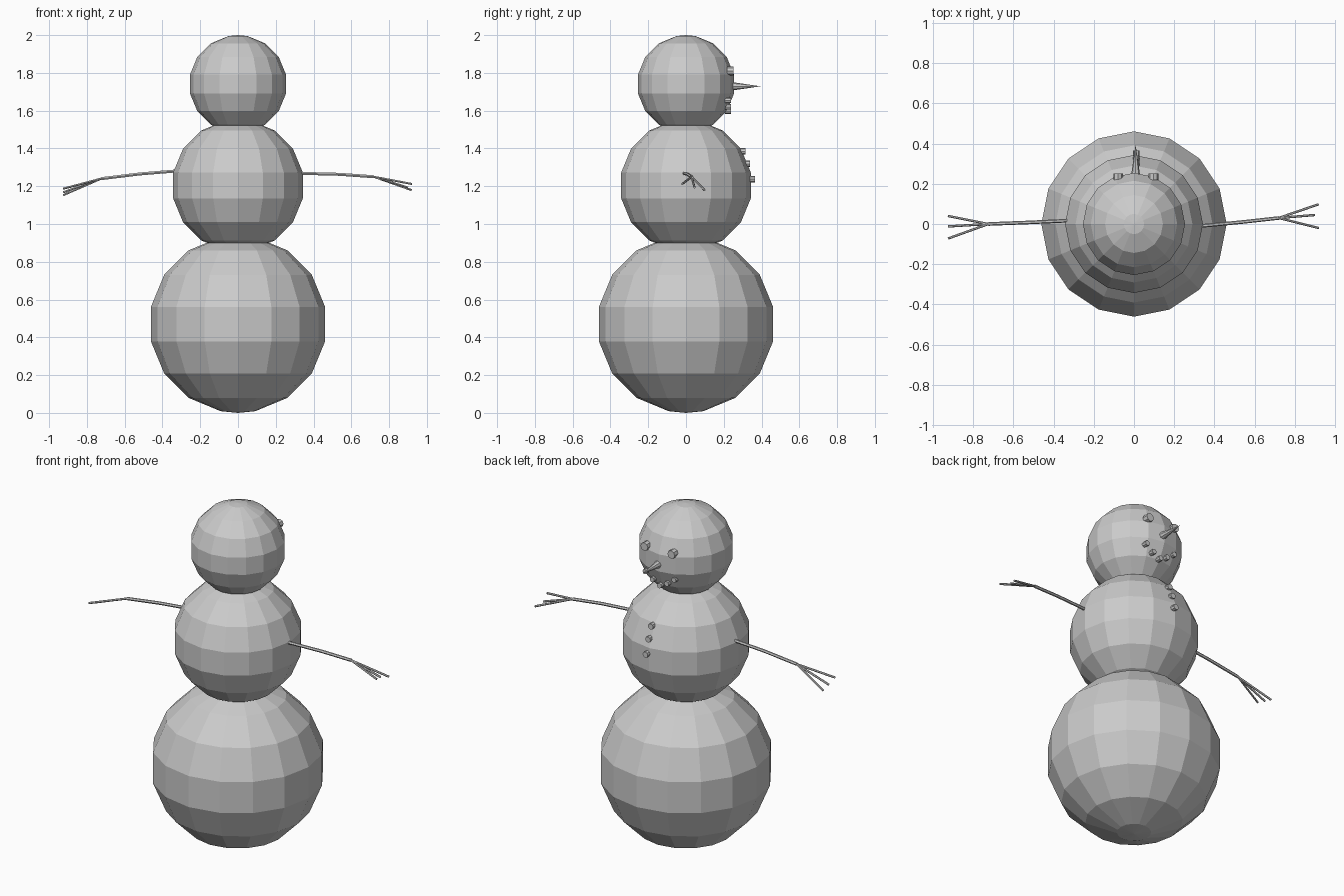
import bpy
from math import radians

if "Cube" in bpy.data.objects:
    bpy.data.objects.remove(bpy.data.objects["Cube"])


def ball(name, radius, z):
    # 16 sides; the equator falls in the middle of a band, with half-step pole caps
    lats = [-78.75 + 22.5 * i for i in range(8)]
    from math import cos, sin, pi
    verts = [(0, 0, -radius)]
    for lat in lats:
        r, h = radius * cos(radians(lat)), radius * sin(radians(lat))
        verts += [(r * cos(2 * pi * k / 16), r * sin(2 * pi * k / 16), h) for k in range(16)]
    verts.append((0, 0, radius))
    top = len(verts) - 1
    faces = []
    for k in range(16):
        n = (k + 1) % 16
        faces.append((0, 1 + n, 1 + k))
        for i in range(7):
            a, b = 1 + 16 * i, 17 + 16 * i
            faces.append((a + k, a + n, b + n, b + k))
        faces.append((113 + k, 113 + n, top))
    mesh = bpy.data.meshes.new(name)
    mesh.from_pydata(verts, [], faces)
    obj = bpy.data.objects.new(name, mesh)
    obj.location.z = z
    bpy.context.collection.objects.link(obj)


def coal(name, radius, depth, loc):
    # short stub pointing along y
    bpy.ops.mesh.primitive_cylinder_add(vertices=8, radius=radius, depth=depth,
                                        location=loc, rotation=(radians(90), 0, 0))
    bpy.context.object.name = name


def twig(name, paths):
    # each path: (radius, points)
    curve = bpy.data.curves.new(name, 'CURVE')
    curve.dimensions = '3D'
    curve.bevel_depth = 1.0
    curve.bevel_resolution = 1
    curve.use_fill_caps = True
    for radius, pts in paths:
        s = curve.splines.new('POLY')
        s.points.add(len(pts) - 1)
        s.use_smooth = False
        for p, co in zip(s.points, pts):
            p.co = (*co, 1)
            p.radius = radius
    bpy.context.collection.objects.link(bpy.data.objects.new(name, curve))


# Body
ball("bottom_ball", 0.47, 0.47)
ball("middle_ball", 0.35, 1.204)
ball("head_ball", 0.259, 1.741)

# Face, on the +y side
CX = 0.009
for side in (-1, 1):
    coal("eye", 0.024, 0.034, (CX + side * 0.088, 0.235, 1.81))
for i in range(-2, 3):
    coal("mouth_piece", 0.015, 0.03, (CX + i * 0.047, 0.222, (1.597, 1.62, 1.655)[abs(i)]))

# Nose
bpy.ops.mesh.primitive_cone_add(vertices=8, radius1=0.025, radius2=0, depth=0.17,
                                location=(CX - 0.001, 0.31, 1.729),
                                rotation=(radians(-90), 0, 0))
bpy.context.object.name = "nose"

# Buttons
for y, z in ((0.3, 1.385), (0.325, 1.318), (0.35, 1.238)):
    coal("button", 0.017, 0.03, (0.011, y, z))

# Arms with three fingers each
left_wrist, right_wrist = (-0.725, 0.0, 1.24), (0.72, 0.03, 1.25)
twig("left_arm", [(0.009, [(-0.3, 0.018, 1.283), (-0.52, 0.008, 1.265), left_wrist])]
     + [(0.006, [left_wrist, tip]) for tip in
        ((-0.925, 0.04, 1.153), (-0.925, -0.012, 1.168), (-0.925, -0.072, 1.187))])
twig("right_arm", [(0.009, [(0.3, -0.013, 1.269), (0.54, 0.01, 1.263), right_wrist])]
     + [(0.006, [right_wrist, tip]) for tip in
        ((0.918, 0.098, 1.18), (0.9, 0.045, 1.193), (0.92, -0.02, 1.212))])
